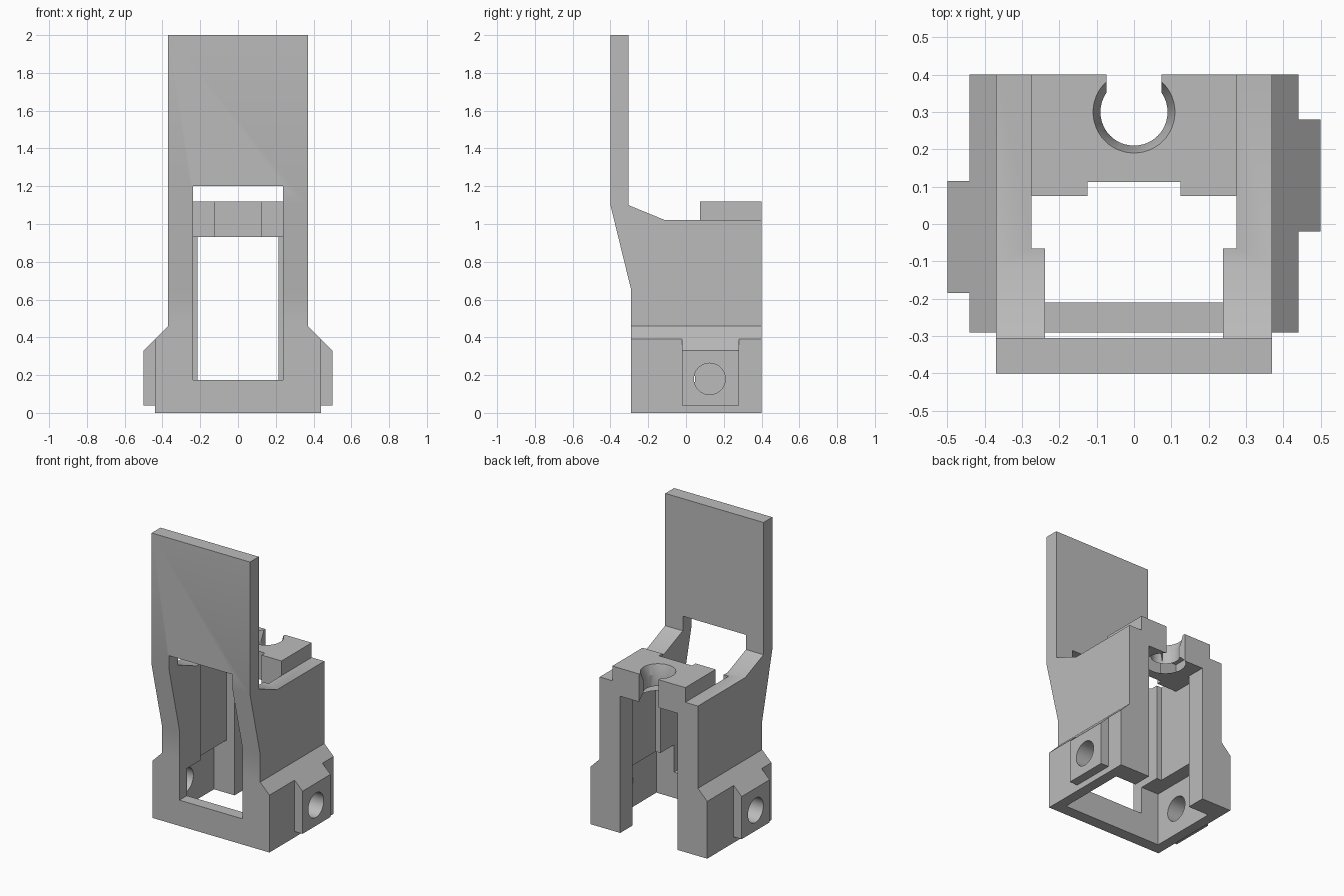
import bpy, bmesh, math
from mathutils import Matrix, Vector

cube = bpy.data.objects.get("Cube")
if cube:
    bpy.data.objects.remove(cube, do_unlink=True)

grey = bpy.data.materials.new("plain_grey")
grey.use_nodes = True
COLOR = (0.5, 0.5, 0.5, 1)
grey.diffuse_color = COLOR
for node in grey.node_tree.nodes:
    if node.type == 'BSDF_PRINCIPLED':
        node.inputs["Base Color"].default_value = COLOR


def finish(name, bm):
    bmesh.ops.recalc_face_normals(bm, faces=bm.faces[:])
    mesh = bpy.data.meshes.new(name)
    bm.to_mesh(mesh)
    bm.free()
    mesh.materials.append(grey)
    obj = bpy.data.objects.new(name, mesh)
    bpy.context.collection.objects.link(obj)
    return obj


def prism(name, points, axis, lo, hi):
    """Extrude a profile along x (points are y, z) or y (points are x, z)."""
    bm = bmesh.new()
    place = (lambda a, b: (lo, a, b)) if axis == 'x' else (lambda a, b: (a, lo, b))
    face = bm.faces.new([bm.verts.new(place(a, b)) for a, b in points])
    out = bmesh.ops.extrude_face_region(bm, geom=[face])
    move = Vector((hi - lo, 0, 0)) if axis == 'x' else Vector((0, hi - lo, 0))
    verts = [v for v in out["geom"] if isinstance(v, bmesh.types.BMVert)]
    bmesh.ops.translate(bm, verts=verts, vec=move)
    return finish(name, bm)


def box(name, half_x, y0, y1, z0, z1):
    return prism(name, [(y0, z0), (y1, z0), (y1, z1), (y0, z1)], 'x', -half_x, half_x)


def cone(name, r_low, r_high, depth, center, turn=0):
    bm = bmesh.new()
    bmesh.ops.create_cone(bm, cap_ends=True, segments=48, radius1=r_low,
                          radius2=r_high, depth=depth,
                          matrix=Matrix.Translation(center) @ Matrix.Rotation(turn, 4, 'Y'))
    return finish(name, bm)


def combine(target, tool, operation):
    mod = target.modifiers.new(operation, 'BOOLEAN')
    mod.operation = operation
    mod.solver = 'EXACT'
    mod.object = tool
    bpy.context.view_layer.update()
    graph = bpy.context.evaluated_depsgraph_get()
    mesh = bpy.data.meshes.new_from_object(target.evaluated_get(graph))
    target.modifiers.clear()
    target.data = mesh
    bpy.data.objects.remove(tool, do_unlink=True)


# Tall front plate and body side profile
body = prism("bracket_body", [
    (-0.29, 0), (0.40, 0), (0.40, 1.02), (-0.11, 1.02), (-0.305, 1.10),
    (-0.305, 2), (-0.40, 2), (-0.40, 1.10), (-0.29, 0.65)], 'x', -0.37, 0.37)

# Wider foot with sloped shoulders, and raised cap
combine(body, prism("foot", [(-0.44, 0), (0.44, 0), (0.44, 0.39), (0.37, 0.46),
                             (-0.37, 0.46), (-0.44, 0.39)], 'y', -0.29, 0.40), 'UNION')
combine(body, box("cap", 0.275, 0.075, 0.40, 0.98, 1.12), 'UNION')

# Staggered side bosses
for side, y0 in ((1, -0.02), (-1, -0.185)):
    boss = prism("boss", [(side * x, z) for x, z in
                          ((0.40, 0.04), (0.50, 0.04), (0.50, 0.33), (0.40, 0.43))],
                 'y', y0, y0 + 0.30)
    combine(body, boss, 'UNION')

# Front window, inner channel, open top, rear opening, wide foot pocket, cap notch
for half_x, y0, y1, z0, z1 in (
        (0.238, -0.50, 0.00, 0.175, 1.20),
        (0.275, -0.065, 0.27, -0.10, 0.93),
        (0.275, -0.065, 0.075, 0.50, 1.30),
        (0.215, 0.20, 0.50, -0.10, 0.93),
        (0.37, -0.21, 0.27, -0.10, 0.36),
        (0.125, 0.05, 0.112, 0.90, 1.30),
        (0.073, 0.30, 0.50, 0.90, 1.30)):
    combine(body, box("cutter", half_x, y0, y1, z0, z1), 'DIFFERENCE')

# Cap bore with flared ends
for r_low, r_high, z0, z1 in ((0.09, 0.09, 0.85, 1.20), (0.088, 0.116, 1.05, 1.14),
                              (0.14, 0.088, 0.91, 0.98)):
    combine(body, cone("bore", r_low, r_high, z1 - z0, (0, 0.30, (z0 + z1) / 2)), 'DIFFERENCE')

# Screw holes through the bosses
for x, y in ((0.45, 0.125), (-0.45, -0.035)):
    combine(body, cone("hole", 0.083, 0.083, 0.24, (x, y, 0.18), math.pi / 2), 'DIFFERENCE')

bpy.ops.object.select_all(action='DESELECT')
body.select_set(True)
bpy.context.view_layer.objects.active = body
bpy.ops.object.shade_smooth_by_angle(angle=math.radians(25))
